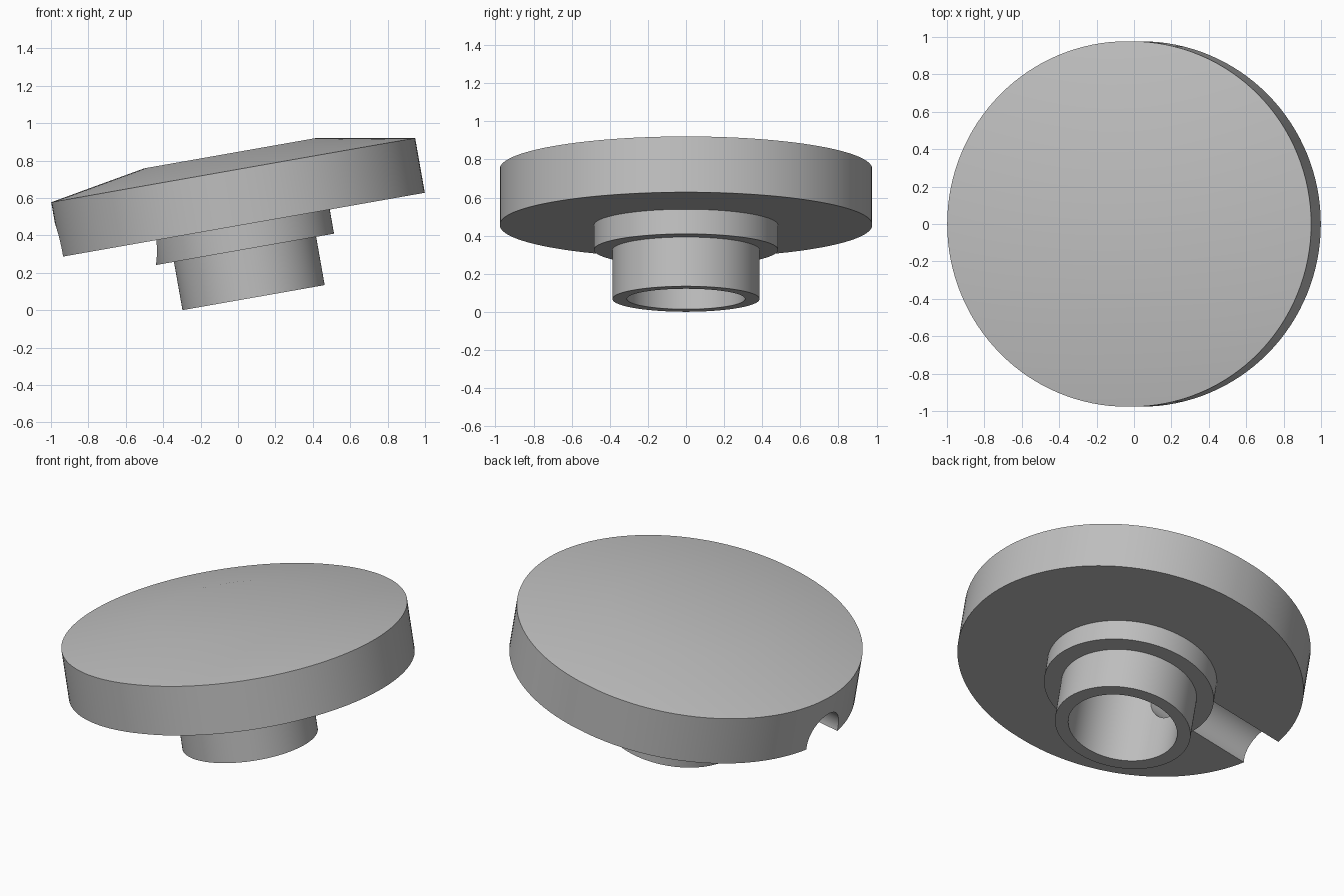
import bpy
import bmesh
from math import pi, radians
from mathutils import Matrix

cube = bpy.data.objects.get("Cube")
if cube:
    bpy.data.objects.remove(cube, do_unlink=True)

SIDES = 128
TILT = radians(-10)
STRETCH = 0.022          # the cap reaches slightly further on its high side

gray = bpy.data.materials.new("light_gray")
gray.use_nodes = True
color = (0.52, 0.52, 0.52, 1)
gray.diffuse_color = color
gray.node_tree.nodes["Principled BSDF"].inputs["Base Color"].default_value = color


def lathe(name, profile):
    """Closed solid of revolution from (radius, height) rings, bottom to top."""
    bm = bmesh.new()
    rings = []
    for r, z in profile:
        ring = bmesh.ops.create_circle(bm, segments=SIDES, radius=r,
                                       matrix=Matrix.Translation((0, 0, z)))
        rings.append(ring["verts"])
    for low, high in zip(rings, rings[1:]):
        for i in range(SIDES):
            j = (i + 1) % SIDES
            bm.faces.new((low[i], low[j], high[j], high[i]))
    bm.faces.new(rings[0])
    bm.faces.new(rings[-1])
    bmesh.ops.recalc_face_normals(bm, faces=bm.faces)
    mesh = bpy.data.meshes.new(name)
    bm.to_mesh(mesh)
    bm.free()
    mesh.materials.append(gray)
    obj = bpy.data.objects.new(name, mesh)
    bpy.context.collection.objects.link(obj)
    return obj


def combine(target, tool, operation):
    """Apply a boolean and discard the tool."""
    mod = target.modifiers.new(operation.lower(), 'BOOLEAN')
    mod.operation = operation
    mod.solver = 'EXACT'
    mod.object = tool
    tool.hide_render = True
    bpy.context.view_layer.update()
    bpy.context.view_layer.objects.active = target
    bpy.ops.object.modifier_apply(modifier=mod.name)
    bpy.data.objects.remove(tool, do_unlink=True)


# Wide cap with a shallow flat-topped cone
cap = lathe("knob_cap", [(0.977, 0), (0.977, 0.297), (0.456, 0.389)])
for v in cap.data.vertices:
    if v.co.x > 0.001:
        v.co.x += STRETCH

# Stem and collar under the cap
hub = lathe("hub", [(0.386, -0.393), (0.386, -0.131), (0.483, -0.131), (0.483, 0.03)])
combine(cap, hub, 'UNION')

# Blind bore up the stem
bore = lathe("bore_cutter", [(0.31, -0.6), (0.31, 0.07)])
combine(cap, bore, 'DIFFERENCE')

# Round channel along the underside, from the bore out through the low edge
channel = lathe("channel_cutter", [(0.153, 0.2), (0.153, 1.2)])
channel.data.transform(Matrix.Translation((0, 0, 0.025)) @ Matrix.Rotation(-pi / 2, 4, 'Y'))
combine(cap, channel, 'DIFFERENCE')

# Tilt the whole knob onto the lowest edge of its stem
cap.rotation_euler = (0, TILT, 0)
cap.location = (0.015, 0, 0.4545)
bpy.ops.object.select_all(action='DESELECT')
cap.select_set(True)
bpy.context.view_layer.objects.active = cap
bpy.ops.object.shade_smooth_by_angle(angle=radians(30))
